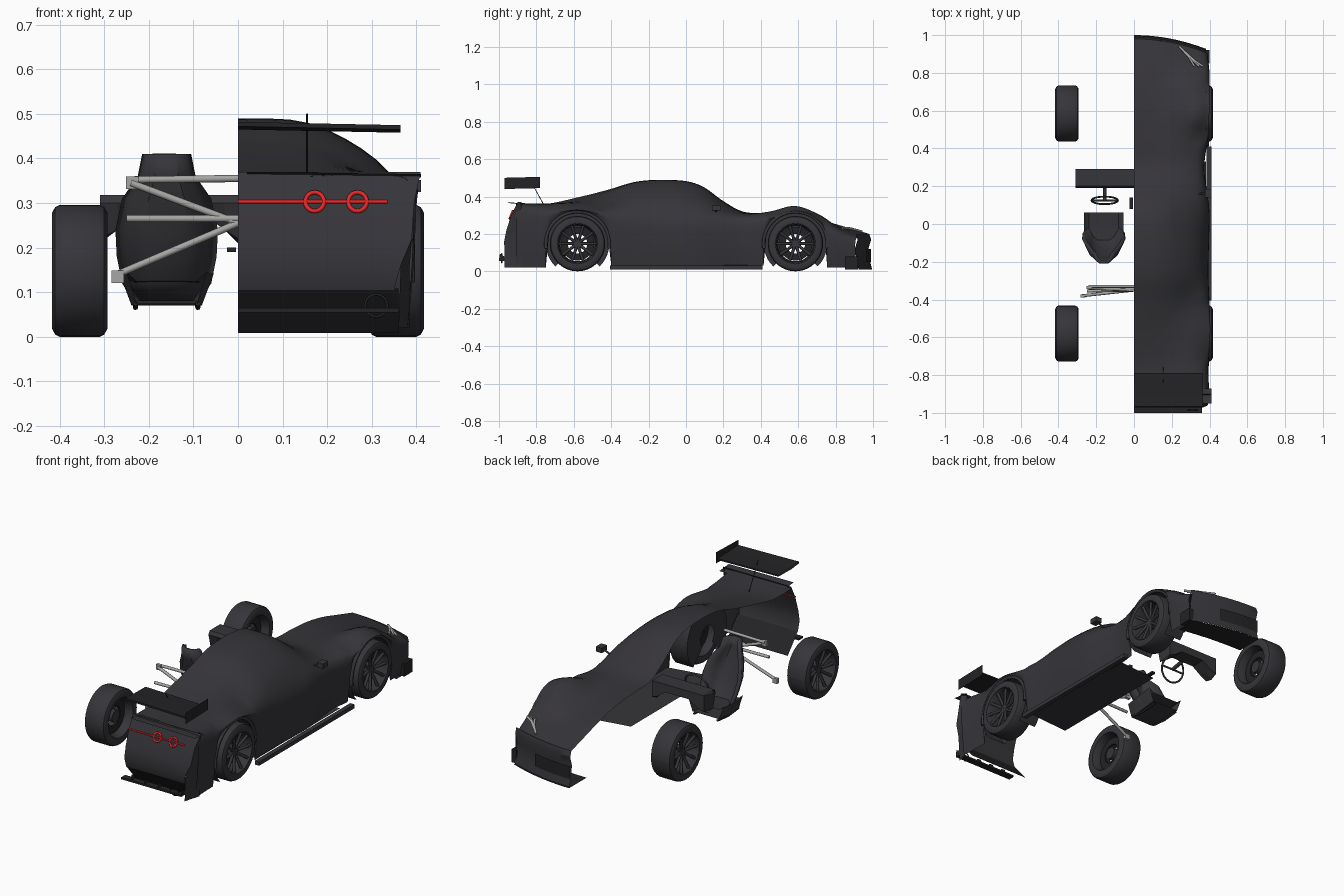
import bpy, bmesh, math
from mathutils import Vector

if "Cube" in bpy.data.objects:
    bpy.data.objects.remove(bpy.data.objects["Cube"])


def material(name, rgb):
    m = bpy.data.materials.new(name)
    m.use_nodes = True
    m.diffuse_color = (*rgb, 1)
    m.node_tree.nodes["Principled BSDF"].inputs["Base Color"].default_value = (*rgb, 1)
    return m


PAINT = material("charcoal paint", (.037, .035, .041))
BLACK = material("black trim", (.017, .017, .019))
METAL = material("light metal", (.38, .38, .37))
RED = material("red lamp", (.8, .02, .02))


def finish(bm, name, mat, smooth=True):
    bmesh.ops.recalc_face_normals(bm, faces=bm.faces)
    me = bpy.data.meshes.new(name)
    bm.to_mesh(me)
    bm.free()
    ob = bpy.data.objects.new(name, me)
    bpy.context.collection.objects.link(ob)
    me.materials.append(mat)
    if smooth:
        bpy.ops.object.select_all(action='DESELECT')
        ob.select_set(True)
        bpy.context.view_layer.objects.active = ob
        bpy.ops.object.shade_smooth_by_angle(angle=math.radians(35))
    return ob


def sheet(name, rows, mat, smooth=True):
    """Surface through equal-length rows of points."""
    bm = bmesh.new()
    vs = [[bm.verts.new(p) for p in r] for r in rows]
    for a, b in zip(vs, vs[1:]):
        for i in range(len(a) - 1):
            bm.faces.new((a[i], a[i + 1], b[i + 1], b[i]))
    return finish(bm, name, mat, smooth)


def box(name, x, y, z, mat):
    bm = bmesh.new()
    bmesh.ops.create_cube(bm, size=1)
    for v in bm.verts:
        v.co = [lo + (hi - lo) * (c + .5) for c, (lo, hi) in zip(v.co, (x, y, z))]
    return finish(bm, name, mat, False)


def tube(name, pts, r, mat, cyclic=False):
    cu = bpy.data.curves.new(name, 'CURVE')
    cu.dimensions = '3D'
    cu.bevel_depth, cu.bevel_resolution, cu.use_fill_caps = r, 2, True
    sp = cu.splines.new('POLY')
    sp.points.add(len(pts) - 1)
    for p, co in zip(sp.points, pts):
        p.co = (*co, 1)
    sp.use_cyclic_u = cyclic
    cu.materials.append(mat)
    ob = bpy.data.objects.new(name, cu)
    bpy.context.collection.objects.link(ob)
    return ob


def circle(n, r, start=0, end=2 * math.pi):
    return [(r * math.cos(start + (end - start) * i / n),
             r * math.sin(start + (end - start) * i / n)) for i in range(n + 1)]


def spline(rows, steps):
    """Catmull-Rom interpolation of tuples."""
    out = []
    rows = [Vector(r) for r in rows]
    rows = [rows[0]] + rows + [rows[-1]]
    for a, b, c, d in zip(rows, rows[1:], rows[2:], rows[3:]):
        for i in range(steps):
            t = i / steps
            out.append(.5 * (2 * b + (c - a) * t + (2 * a - 5 * b + 4 * c - d) * t * t
                             + (3 * b - a - 3 * c + d) * t ** 3))
    return out + [rows[-1]]


# Body half shell: station, centre height, inner height, shoulder x and z, side x and z
STATIONS = [
    (-.91, .36, .36, .30, .365, .39, .34), (-.75, .36, .355, .30, .36, .385, .32),
    (-.58, .395, .38, .31, .365, .395, .335), (-.42, .435, .42, .29, .365, .39, .31),
    (-.25, .482, .471, .305, .397, .385, .29), (-.05, .487, .477, .312, .392, .39, .28),
    (.08, .458, .448, .31, .37, .39, .28), (.2, .375, .365, .31, .325, .375, .27),
    (.31, .318, .313, .30, .305, .365, .27), (.45, .31, .30, .28, .32, .38, .29),
    (.585, .30, .29, .31, .349, .39, .318), (.72, .275, .265, .3, .3, .39, .27),
    (.85, .238, .231, .3, .228, .39, .21), (.98, .2, .195, .3, .19, .38, .17)]
WHEELS = {"front": .585, "rear": -.58}
WHEEL_Z, ARCH = .148, .17


def sweep(x, y):
    return y - .5 * min(1, max(0, (y - .72) / .25)) * x * x


rows = []
for y, c, b, m, mz, w, h in spline(STATIONS, 8):
    low = .03 if -.42 < y < .42 else .02
    for wy in WHEELS.values():
        if abs(y - wy) < ARCH:
            low = max(low, WHEEL_Z + math.sqrt(ARCH ** 2 - (y - wy) ** 2))
    h = max(h, low + .008)
    section = [(0, c), (.16, b), (m, mz), (w, h), (w + .005, (h + low) / 2), (w - .01, low)]
    rows.append([(x, sweep(x, y), z) for x, z in spline(section, 4)])
sheet("body_shell", rows, PAINT)

# Floor, sill skirt, wheel arch lips and liners
sheet("floor", [[(.12, y, .04), (.38, y + .03, .032)] for y in (-.41, .3)], PAINT)
box("sill_skirt", (.385, .41), (-.405, .41), (.01, .031), PAINT)
for end, wy in WHEELS.items():
    lip = circle(24, ARCH, -.15, math.pi + .15)
    tube(end + "_arch_lip", [(.388, wy + u, WHEEL_Z + v) for u, v in lip], .009, PAINT)
    liner = circle(32, 1, -.8, math.pi + .8)
    sheet(end + "_arch_liner", [[(x, wy + r * u, max(.025, WHEEL_Z + r * v))
                                 for x, r in ((.385, ARCH), (.28, ARCH), (.28, .058))]
                                for u, v in liner], PAINT)

# Nose panel, splitter, intake, side vent and headlamp bars
xs = [i * .038 for i in range(11)]
sheet("nose_panel", [[(x, sweep(x, y), z) for x in xs]
                     for y, z in ((.98, .2), (.99, .17), (.975, .12), (.985, .05), (.995, .01))], PAINT)
sheet("splitter", [[(x, sweep(x, y), .006) for x in xs] for y in (.85, 1.0)], BLACK)
sheet("nose_intake", [[(x, sweep(x, .99), z) for x in xs[:7]] for z in (.05, .12)], BLACK)
box("nose_side_vent", (.37, .4), (.85, .92), (.01, .08), BLACK)
for k, end_x in enumerate((.32, .345, .365)):
    tube("headlamp_bar", [(.24 + .012 * k, .94 - .012 * k, .213 + .003 * k),
                          (.29 + .015 * k, .885 - .01 * k, .228 + .002 * k),
                          (end_x, .835, .232)], .006, METAL)

# Tail panel, sides, lip and lower panel
TAIL = [(.41, -.90, .37), (.395, -.935, .3), (.39, -.96, .22), (.365, -.972, .16), (.35, -.955, .105)]
sheet("tail_panel", [[(w * t / 6, y, z) for t in range(7)] for w, y, z in TAIL], PAINT)
SIDE = TAIL[:-1] + [(.36, -.97, .02)]
sheet("tail_side", [[(w, y, z), (.385, -.88, z)] for w, y, z in SIDE], PAINT)
sheet("tail_lip", [[(.02, y, z), (.41, y, z - .005)] for y, z in ((-.87, .362), (-.95, .37))], PAINT)
sheet("tail_lower_panel", [[(x, y, z) for x in (0, .18, .36)]
                           for y, z in ((-.87, .008), (-.91, .055), (-.955, .108))], BLACK)

# Rear blade with small fins and the exhaust
box("rear_blade", (0, .36), (-1, -.965), (.055, .065), BLACK)
for x in (.06, .14, .22, .36):
    sheet("rear_fin", [[(x, -.96, .06), (x, -1, .06)], [(x, -.965, .075), (x, -.995, .095)]], BLACK)
tube("exhaust_ring", [(.31 + u, -.985, .07 + v) for u, v in circle(20, .025)[:-1]], .003, BLACK, True)

# Tail lamps set through the tail panel
tube("tail_lamp_line", [(0, -.935, .303), (.335, -.935, .303)], .004, RED)
for x in (.172, .268):
    ring = circle(24, .021)[:-1]
    tube("tail_lamp_ring", [(x + u, -.935 + v * .4, .303 + v) for u, v in ring], .005, RED, True)

# Rear wing
WING = [(-.965, .472), (-.9, .465), (-.79, .467), (-.79, .475), (-.9, .477), (-.965, .482), (-.965, .472)]
sheet("wing_plane", [[(x, y, z - .02 * x) for y, z in WING] for x in (0, .365)], BLACK)
sheet("wing_endplate", [[(.366, -.97, z), (.366, -.78, z + .005)] for z in (.44, .5)], BLACK)
tube("wing_strut", [(.155, -.76, .355), (.155, -.84, .5)], .002, BLACK)

# Door mirror
tube("mirror_stem", [(.345, .16, .32), (.385, .165, .34)], .005, PAINT)
box("mirror_housing", (.375, .41), (.14, .185), (.325, .352), PAINT)


# Wheels: revolved tyre and rim, spokes and brake disc
def revolve(name, profile, cx, cy, side, mat, n=40):
    ring = circle(n, 1)
    return sheet(name, [[(cx + side * a, cy + r * u, WHEEL_Z + r * v) for a, r in profile]
                        for u, v in ring], mat)


TYRE = [(-.06, .105), (-.062, .13), (-.055, .143), (-.045, .148), (.045, .148),
        (.055, .143), (.062, .13), (.06, .108), (.052, .104)]
RIM = [(.055, .112), (.058, .106), (.045, .1), (-.03, .094), (-.06, .105)]
HUB = [(.035, .001), (.035, .022), (.028, .032), (-.03, .032), (-.03, .001)]
DISC = [(-.008, .052), (-.008, .09), (-.02, .09), (-.02, .052), (-.008, .052)]
for end, wy in WHEELS.items():
    for side, word in ((1, "left"), (-1, "right")):
        tag, cx = f"{end}_{word}_", side * .355
        for part, prof, mat in (("tyre", TYRE, PAINT), ("rim", RIM, PAINT),
                                ("hub", HUB, PAINT), ("brake_disc", DISC, BLACK)):
            revolve(tag + part, prof, cx, wy, side, mat)
        for u, v in circle(10, 1)[:-1]:
            tube(tag + "spoke", [(cx + side * a, wy + r * u, WHEEL_Z + r * v)
                                 for a, r in ((.03, .02), (.04, .06), (.048, .102))], .008, PAINT)

# Dashboard with an arched underside, steering wheel and column
DASH = [(.19, .3), (.2, .318), (.29, .318), (.29, .23), (.25, .21), (.21, .22), (.19, .3)]
sheet("dashboard", [[(x, y, max(z, floor)) for y, z in DASH]
                    for x, floor in ((-.31, 0), (-.27, .24), (-.22, .275), (-.08, .275), (-.03, .24), (0, 0))],
      PAINT, False)
for x in (-.31, 0):
    sheet("dashboard_end", [[(x, .19, .3), (x, .29, .318)], [(x, .21, .22), (x, .29, .23)]], PAINT)
STEER = Vector((-.155, .125, .27))
tube("steering_wheel", [STEER + Vector((.07 * u, .02 * v, .065 * v))
                        for u, v in circle(28, 1)[:-1]], .005, PAINT, True)
tube("steering_spokes", [STEER + Vector((d, 0, 0)) for d in (-.07, .07)], .005, PAINT)
tube("steering_column", [STEER, STEER + Vector((0, .08, .015))], .01, PAINT)
box("pedal", (-.025, -.005), (.08, .14), (.19, .2), BLACK)

# Seat: bucket back with wrapped sides, cushion and rails
SEAT = [(.055, -.21, .41), (.065, -.205, .36), (.1, -.19, .31), (.115, -.17, .24),
        (.112, -.14, .18), (.1, -.11, .12), (.075, -.07, .08)]
wrap = [(-1, .09), (-.75, .03), (-.4, 0), (.4, 0), (.75, .03), (1, .09)]
back = sheet("seat_back", [[(-.16 + w * k, y + d * min(1, w * 9), z) for k, d in wrap]
                           for w, y, z in SEAT], PAINT)
back.modifiers.new("thickness", 'SOLIDIFY').thickness = .02
CUSHION = [(-.13, .09, .075), (-.06, .105, .07), (.06, .105, .085)]
for name, rise in (("seat_cushion", .05), ("seat_base", 0)):
    sheet(name, [[(-.16 - w, y, z + .07), (-.16 - w * .75, y, z + rise),
                  (-.16 + w * .75, y, z + rise), (-.16 + w, y, z + .07)] for y, w, z in CUSHION], PAINT)
for x in (-.23, -.09):
    tube("seat_rail", [(x, -.12, .075), (x, -.03, .066), (x, .06, .075)], .006, BLACK)

# Suspension arms with end lugs
for a, b in (((0, -.33, .355), (-.24, -.33, .352)), ((0, -.35, .255), (-.24, -.34, .345)),
             ((0, -.35, .265), (-.25, -.355, .265)), ((0, -.35, .255), (-.275, -.38, .138))):
    tube("suspension_arm", [a, b], .008, METAL)
for x, y, z in ((-.237, -.335, .345), (-.27, -.38, .135)):
    box("arm_lug", (x - .014, x + .014), (y - .008, y + .008), (z - .014, z + .014), METAL)
